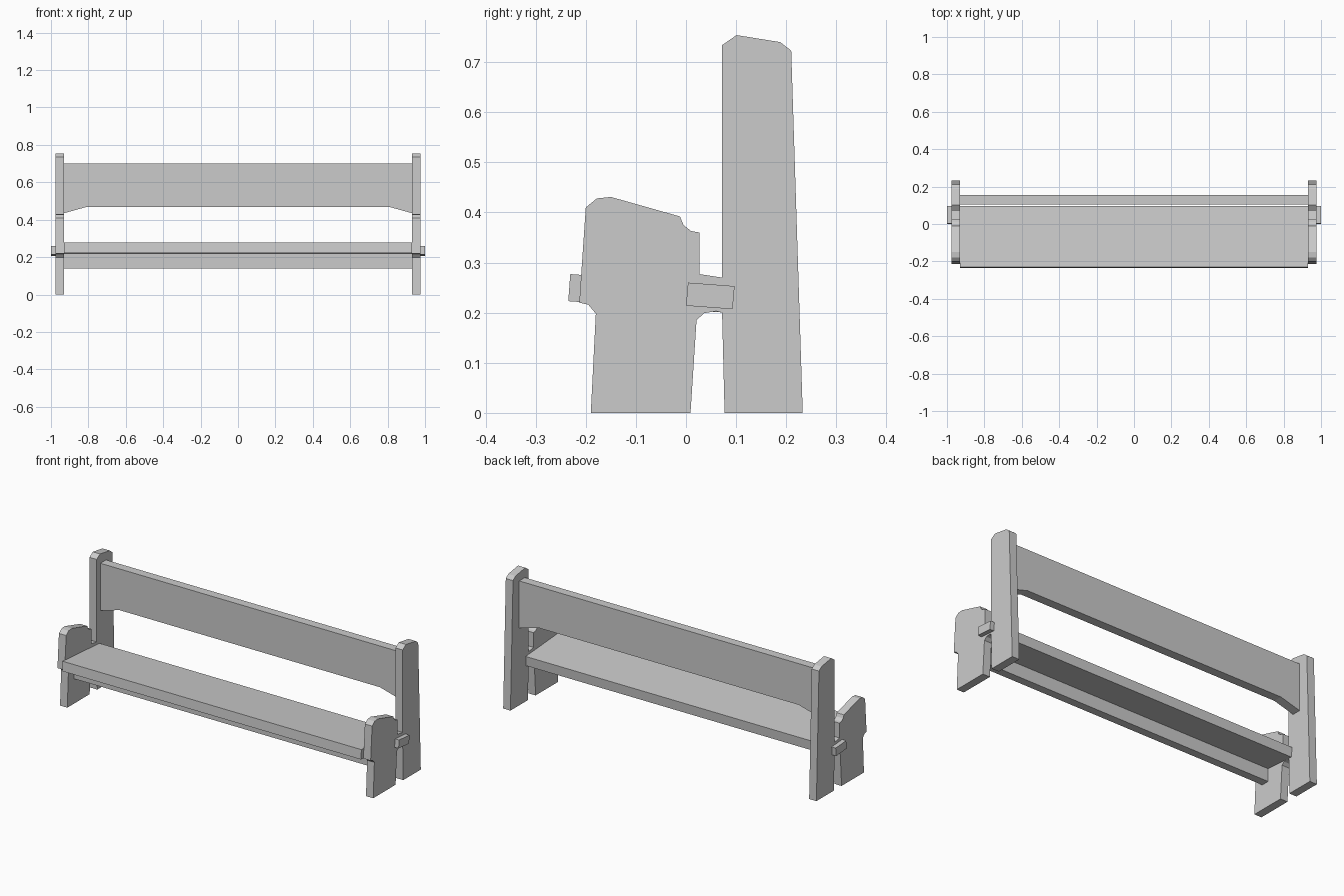
import bpy
import bmesh
from mathutils import Vector

if "Cube" in bpy.data.objects:
    bpy.data.objects.remove(bpy.data.objects["Cube"])


def extrude(name, points, offset):
    """Make a solid by extruding a planar outline along an offset."""
    bm = bmesh.new()
    face = bm.faces.new([bm.verts.new(p) for p in points])
    result = bmesh.ops.extrude_face_region(bm, geom=[face], use_keep_orig=True)
    verts = [g for g in result["geom"] if isinstance(g, bmesh.types.BMVert)]
    bmesh.ops.translate(bm, verts=verts, vec=Vector(offset))
    bmesh.ops.recalc_face_normals(bm, faces=bm.faces)
    mesh = bpy.data.meshes.new(name)
    bm.to_mesh(mesh)
    bm.free()
    obj = bpy.data.objects.new(name, mesh)
    bpy.context.collection.objects.link(obj)
    return obj


def along_x(name, profile, x0, x1):
    """Extrude a (y, z) profile between two x positions."""
    return extrude(name, [(x0, y, z) for y, z in profile], (x1 - x0, 0, 0))


# End panel outline: front leg with armrest, short bridge, tall back post
end_profile = [
    (-0.19, 0), (0.009, 0), (0.021, 0.185), (0.036, 0.199), (0.06, 0.203),
    (0.072, 0.2), (0.077, 0), (0.233, 0), (0.21, 0.723), (0.188, 0.74),
    (0.101, 0.754), (0.072, 0.734), (0.072, 0.27), (0.027, 0.277),
    (0.027, 0.36), (0.01, 0.363), (-0.005, 0.375), (-0.012, 0.392),
    (-0.15, 0.431), (-0.178, 0.428), (-0.2, 0.41), (-0.213, 0.22),
    (-0.195, 0.216), (-0.18, 0.198)]

# Tenon outline, tilted like the seat
tenon_profile = [(0.0, 0.214), (0.093, 0.207), (0.097, 0.253), (0.004, 0.26)]

for side, label in ((-1, "left"), (1, "right")):
    along_x(label + "_end_panel", end_profile, side * 0.93, side * 0.975)
    along_x(label + "_seat_tenon", tenon_profile, side * 0.93, side * 1.0)

# Seat board, sloping down to the back
along_x("seat", [(-0.235, 0.223), (0.093, 0.199), (0.097, 0.253), (-0.231, 0.277)],
        -0.93, 0.93)

# Stretcher under the seat
along_x("stretcher", [(-0.13, 0.14), (-0.085, 0.14), (-0.085, 0.213), (-0.13, 0.216)],
        -0.93, 0.93)

# Backrest with lower edge flaring down at the ends
back_outline = [(-0.93, 0.435), (-0.81, 0.468), (0.81, 0.468), (0.93, 0.435),
                (0.93, 0.7), (-0.93, 0.7)]
extrude("backrest", [(x, 0.105, z) for x, z in back_outline], (0, 0.05, 0))
